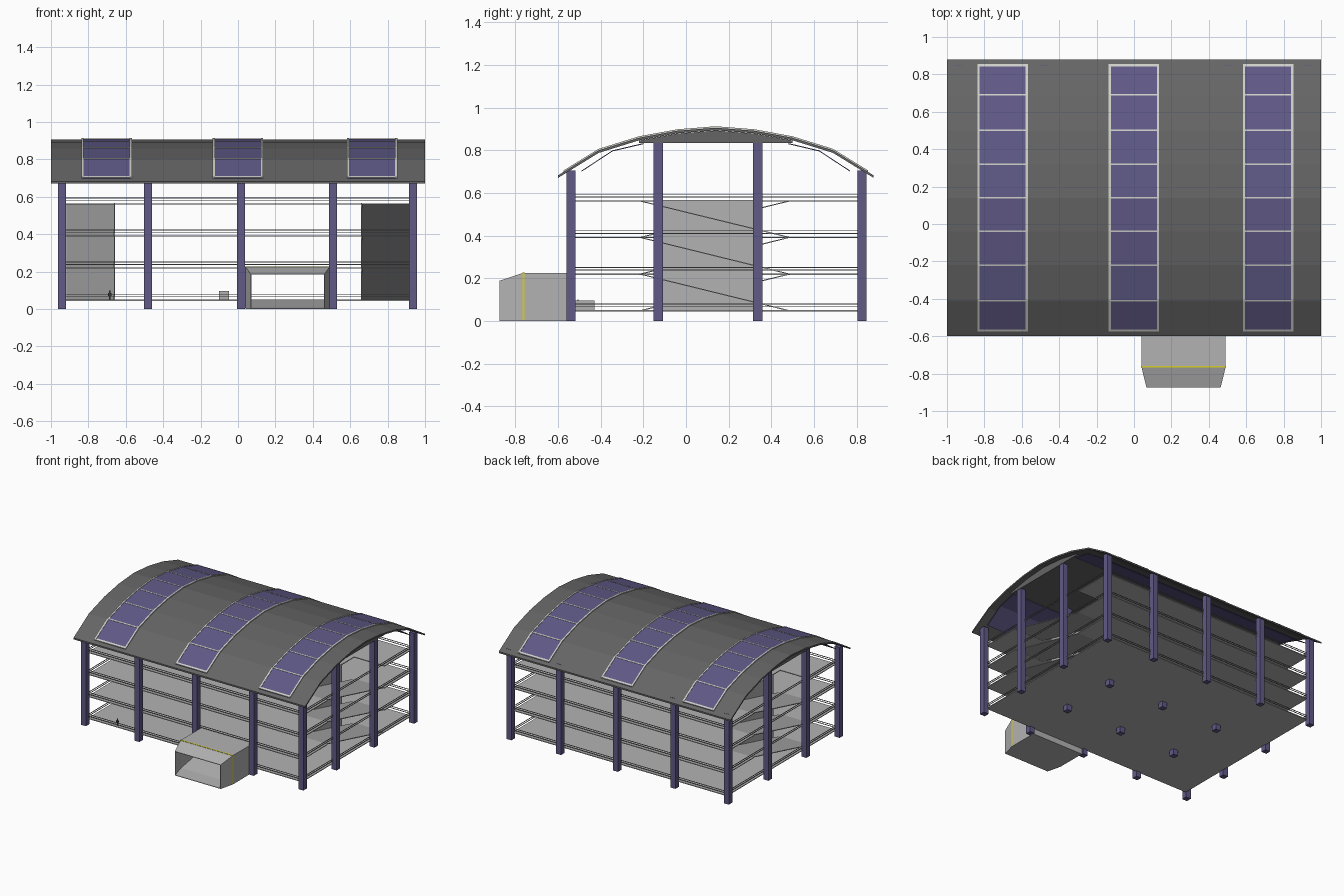
import bpy, bmesh

if "Cube" in bpy.data.objects:
    bpy.data.objects.remove(bpy.data.objects["Cube"])

def mat(name, r, g, b):
    m = bpy.data.materials.new(name)
    m.diffuse_color = (r, g, b, 1)
    m.use_nodes = True
    m.node_tree.nodes["Principled BSDF"].inputs["Base Color"].default_value = m.diffuse_color
    return m

ROOF = mat("dark_grey_roof", 0.13, 0.13, 0.13)
CONCRETE = mat("light_grey_concrete", 0.45, 0.45, 0.45)
PURPLE = mat("purple_steel", 0.115, 0.10, 0.24)
FRAME = mat("pale_frame", 0.62, 0.62, 0.58)
RAIL = mat("grey_rail", 0.30, 0.30, 0.30)
YELLOW = mat("yellow_stripe", 0.70, 0.64, 0.02)
DARK = mat("dark_post", 0.04, 0.04, 0.04)

def finish(name, bm, m):
    bmesh.ops.recalc_face_normals(bm, faces=bm.faces)
    me = bpy.data.meshes.new(name)
    bm.to_mesh(me)
    bm.free()
    me.materials.append(m)
    ob = bpy.data.objects.new(name, me)
    bpy.context.collection.objects.link(ob)
    return ob

def add_box(bm, x0, x1, y0, y1, z0, z1):
    v = [bm.verts.new((x, y, z)) for x in (x0, x1) for y in (y0, y1) for z in (z0, z1)]
    for f in ((0, 1, 3, 2), (4, 6, 7, 5), (0, 4, 5, 1), (2, 3, 7, 6), (0, 2, 6, 4), (1, 5, 7, 3)):
        bm.faces.new([v[i] for i in f])

def boxes(name, m, items):
    bm = bmesh.new()
    for b in items:
        add_box(bm, *b)
    return finish(name, bm, m)

def add_strip(bm, x0, x1, top, bottom):
    """Solid band along x between two matching (y, z) lines."""
    rows = [[bm.verts.new(p) for p in ((x0, *t), (x1, *t), (x1, *b), (x0, *b))]
            for t, b in zip(top, bottom)]
    for a, b in zip(rows, rows[1:]):
        for i in range(4):
            j = (i + 1) % 4
            bm.faces.new((a[i], a[j], b[j], b[i]))
    bm.faces.new(rows[0])
    bm.faces.new(rows[-1])

def lower(line, d):
    return [(y, z - d) for y, z in line]

# vaulted roof
HALF = [(-0.60, 0.683), (-0.41, 0.80), (-0.22, 0.859), (-0.04, 0.892)]
ARC = HALF + [(0.14, 0.906)] + [(0.28 - y, z) for y, z in reversed(HALF)]

def arc_z(y):
    for (a, za), (b, zb) in zip(ARC, ARC[1:]):
        if y <= b:
            return za + (zb - za) * (y - a) / (b - a)
    return ARC[-1][1]

def arc_line(y0, y1, lift):
    ys = [y0] + [p[0] for p in ARC if y0 < p[0] < y1] + [y1]
    return [(y, arc_z(y) + lift) for y in ys]

bm = bmesh.new()
add_strip(bm, -1, 1, ARC, lower(ARC, 0.012))
finish("roof", bm, ROOF)

# filled vault under the crown, and sloping ceiling sheets beside it
bm = bmesh.new()
crown = arc_line(-0.22, 0.50, -0.013)
add_strip(bm, -0.96, 0.96, crown, [(y, 0.835) for y, z in crown])
finish("roof_crown_beam", bm, ROOF)
bm = bmesh.new()
for s in (1, -1):
    line = [(0.14 + s * (y - 0.14), z) for y, z in ((-0.49, 0.705), (-0.345, 0.80), (-0.20, 0.834))]
    add_strip(bm, -0.95, 0.95, line, lower(line, 0.005))
finish("ceiling_sheets", bm, PURPLE)

# solar panels with frames and dividers
cells, frames = bmesh.new(), bmesh.new()
Y0, Y1, W = -0.575, 0.855, 0.012
for x0, x1 in ((-0.838, -0.567), (-0.136, 0.134), (0.582, 0.852)):
    line = arc_line(Y0, Y1, 0.004)
    add_strip(cells, x0 + 0.004, x1 - 0.004, line, lower(line, 0.004))
    line = arc_line(Y0, Y1, 0.007)
    for a in (x0, x1 - W):
        add_strip(frames, a, a + W, line, lower(line, 0.007))
    bars = [(Y0, Y0 + W), (Y1 - W, Y1)] + [(p[0] - 0.004, p[0] + 0.004) for p in ARC[1:-1]]
    for a, b in bars:
        line = arc_line(a, b, 0.006)
        add_strip(frames, x0 + W, x1 - W, line, lower(line, 0.006))
finish("solar_panels", cells, PURPLE)
finish("solar_panel_frames", frames, FRAME)

# columns
R = 0.0215
boxes("columns", PURPLE, [
    (x - R, x + R, y - R, y + R, 0, top)
    for x in (-0.941, -0.48, 0.016, 0.508, 0.936)
    for y, top in ((-0.54, 0.705), (-0.13, 0.84), (0.337, 0.84), (0.825, 0.705))])

# floors, open over the ramps
LEVELS = (0.05, 0.222, 0.394, 0.565)
T = 0.006
RX0, RX1, RY0, RY1 = 0.663, 0.917, -0.215, 0.485
FY0, FY1 = -0.53, 0.815
slabs = [(-0.925, 0.925, FY0, FY1, LEVELS[0] - T, LEVELS[0])]
for z in LEVELS[1:]:
    slabs += [(-RX0, RX0, FY0, FY1, z - T, z)]
    for a, b in ((-0.925, -RX0), (RX0, 0.925)):
        slabs += [(a, b, FY0, RY0, z - T, z), (a, b, RY1, FY1, z - T, z)]
boxes("floors", CONCRETE, slabs)

# ramps: right ones climb to the front, left ones climb to the back
bm = bmesh.new()
for lo, hi in zip(LEVELS, LEVELS[1:]):
    line = [(RY0, hi), (RY1, lo)]
    add_strip(bm, RX0, RX1, line, lower(line, 0.005))
    line = [(RY0, lo), (RY1, hi)]
    add_strip(bm, -RX1, -RX0, line, lower(line, 0.005))
finish("ramps", bm, CONCRETE)

# walls beside the ramps
boxes("ramp_walls", CONCRETE, [
    (s * 0.66 - 0.003, s * 0.66 + 0.003, -0.13, 0.337, 0.05, 0.567) for s in (-1, 1)])

# railings round every floor, with a gap at the entrance
rails = []
for z in LEVELS:
    for d in (0.016, 0.029):
        a, b = z + d - 0.002, z + d + 0.002
        spans = [(-0.92, 0.04), (0.49, 0.92)] if z == LEVELS[0] else [(-0.92, 0.92)]
        rails += [(p, q, FY0, FY0 + 0.004, a, b) for p, q in spans]
        rails += [(-0.92, 0.92, FY1 - 0.004, FY1, a, b)]
        rails += [(s * 0.922 - 0.002, s * 0.922 + 0.002, FY0, FY1, a, b) for s in (-1, 1)]
boxes("railings", RAIL, rails)

# entrance tunnel, narrowing at the mouth
def ring(y, x0, x1, z0, z1):
    return [(x0, y, z0), (x0, y, z1), (x1, y, z1), (x1, y, z0)]

bm = bmesh.new()
t = 0.004
outer = [ring(-0.875, 0.067, 0.463, 0, 0.188), ring(-0.765, 0.04, 0.49, 0, 0.225),
         ring(-0.53, 0.04, 0.49, 0, 0.225)]
inner = [ring(-0.875, 0.067 + t, 0.463 - t, t, 0.188 - t),
         ring(-0.765, 0.04 + t, 0.49 - t, 0.010, 0.225 - t),
         ring(-0.53, 0.04 + t, 0.49 - t, 0.05, 0.225 - t)]
loops = [[bm.verts.new(p) for p in r] for r in outer + inner[::-1]]
for a, b in zip(loops, loops[1:] + loops[:1]):
    for i in range(4):
        j = (i + 1) % 4
        bm.faces.new((a[i], a[j], b[j], b[i]))
finish("entrance_tunnel", bm, CONCRETE)

# yellow stripe over the tunnel
boxes("entrance_stripe", YELLOW, [
    (0.038, 0.492, -0.768, -0.758, 0.225, 0.227),
    (0.038, 0.040, -0.768, -0.758, 0.005, 0.225),
    (0.490, 0.492, -0.768, -0.758, 0.005, 0.225)])

# ticket booth and small barrier post
boxes("ticket_booth", CONCRETE, [(-0.102, -0.048, -0.52, -0.43, 0.05, 0.095)])
boxes("barrier_post", DARK, [(-0.689, -0.683, -0.51, -0.504, 0.05, 0.10),
                             (-0.695, -0.677, -0.512, -0.502, 0.07, 0.085)])
